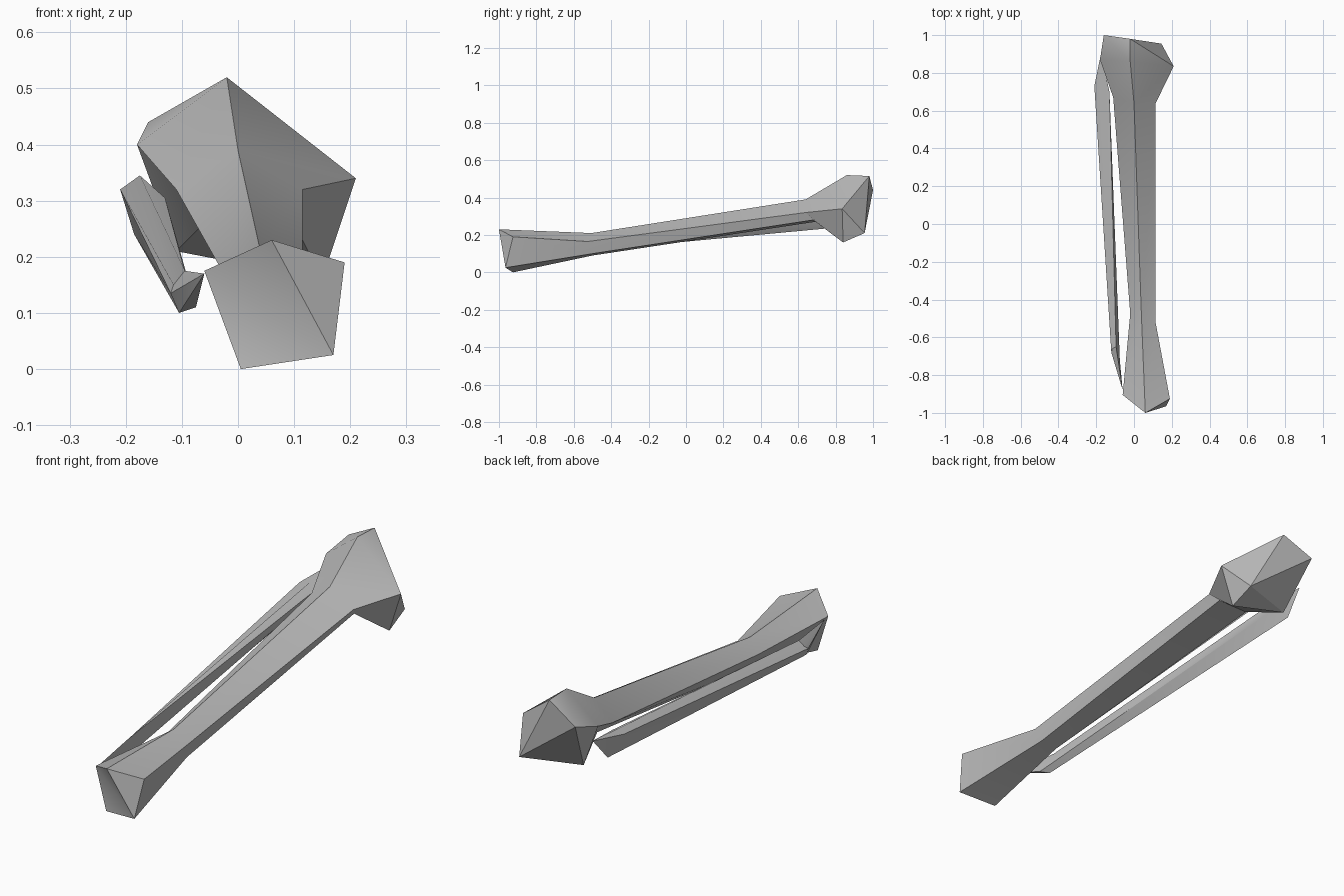
import bpy
import bmesh
import math
from mathutils import Vector

default_cube = bpy.data.objects.get("Cube")
if default_cube:
    bpy.data.objects.remove(default_cube, do_unlink=True)


def make_material(name, colour):
    material = bpy.data.materials.new(name)
    material.use_nodes = True
    material.diffuse_color = colour
    material.node_tree.nodes["Principled BSDF"].inputs["Base Color"].default_value = colour
    return material


def build_bone(name, rings, caps, material):
    """Loft the cross-sections, then close both ends.

    Each cap is (ring, extra points, triangles); the triangles are words whose
    letters count through the ring's corners and then the extra points.
    """
    bm = bmesh.new()
    sections = [[bm.verts.new(Vector(point)) for point in ring] for ring in rings]

    # Tube walls
    for near, far in zip(sections, sections[1:]):
        count = len(near)
        for i in range(count):
            j = (i + 1) % count
            bm.faces.new((near[i], near[j], far[j], far[i]))

    # Knobbly ends
    for ring_index, extra_points, triangles in caps:
        corners = sections[ring_index] + [bm.verts.new(Vector(p)) for p in extra_points]
        for word in triangles.split():
            bm.faces.new([corners[ord(letter) - ord("a")] for letter in word])

    bmesh.ops.recalc_face_normals(bm, faces=bm.faces[:])
    mesh = bpy.data.meshes.new(name)
    bm.to_mesh(mesh)
    bm.free()
    mesh.materials.append(material)

    bone = bpy.data.objects.new(name, mesh)
    bpy.context.collection.objects.link(bone)
    bpy.ops.object.select_all(action="DESELECT")
    bone.select_set(True)
    bpy.context.view_layer.objects.active = bone
    bpy.ops.object.shade_smooth_by_angle(angle=math.radians(30))
    return bone


bone_grey = make_material("bone grey", (0.5, 0.5, 0.5, 1))

# Thick shin bone: corners run top, right, lower right, lower left, left
foot_end = [(.06, -1, .23), (.19, -.925, .19), (.17, -.965, .025),
            (.005, -.925, 0), (-.06, -.905, .175)]
ankle_neck = [(.04, -.505, .21), (.115, -.525, .165), (.1, -.5, .1),
              (.02, -.5, .09), (-.02, -.475, .16)]
knee_neck = [(0, .64, .39), (.115, .64, .32), (.09, .68, .28),
             (-.05, .69, .27), (-.11, .67, .32)]
knee_head = [(-.02, .86, .52), (.21, .835, .34), (.15, .84, .16),
             (-.11, .87, .21), (-.18, .87, .4)]
knee_tips = [(-.02, .98, .515), (-.16, 1, .44), (.145, .955, .21)]

build_bone(
    "shin_bone",
    [foot_end, ankle_neck, knee_neck, knee_head],
    [(0, [], "abc ace ecd"),
     (-1, knee_tips, "abf fbh bch cdh dgh deg eag afg fhg")],
    bone_grey,
)

# Thin side bone: corners run outer, bottom, inner low, inner, top
thin_foot = [(-.12, -.68, .135), (-.105, -.69, .1), (-.075, -.72, .11),
             (-.095, -.65, .175), (-.115, -.66, .15)]
thin_head = [(-.21, .73, .32), (-.185, .81, .24), (-.14, .72, .28),
             (-.13, .7, .305), (-.175, .9, .345)]
thin_tip = [(-.06, -.88, .17)]

build_bone(
    "side_bone",
    [thin_foot, thin_head],
    [(0, thin_tip, "abf bcf cdf def eaf"),
     (-1, [], "abe bce cde")],
    bone_grey,
)
